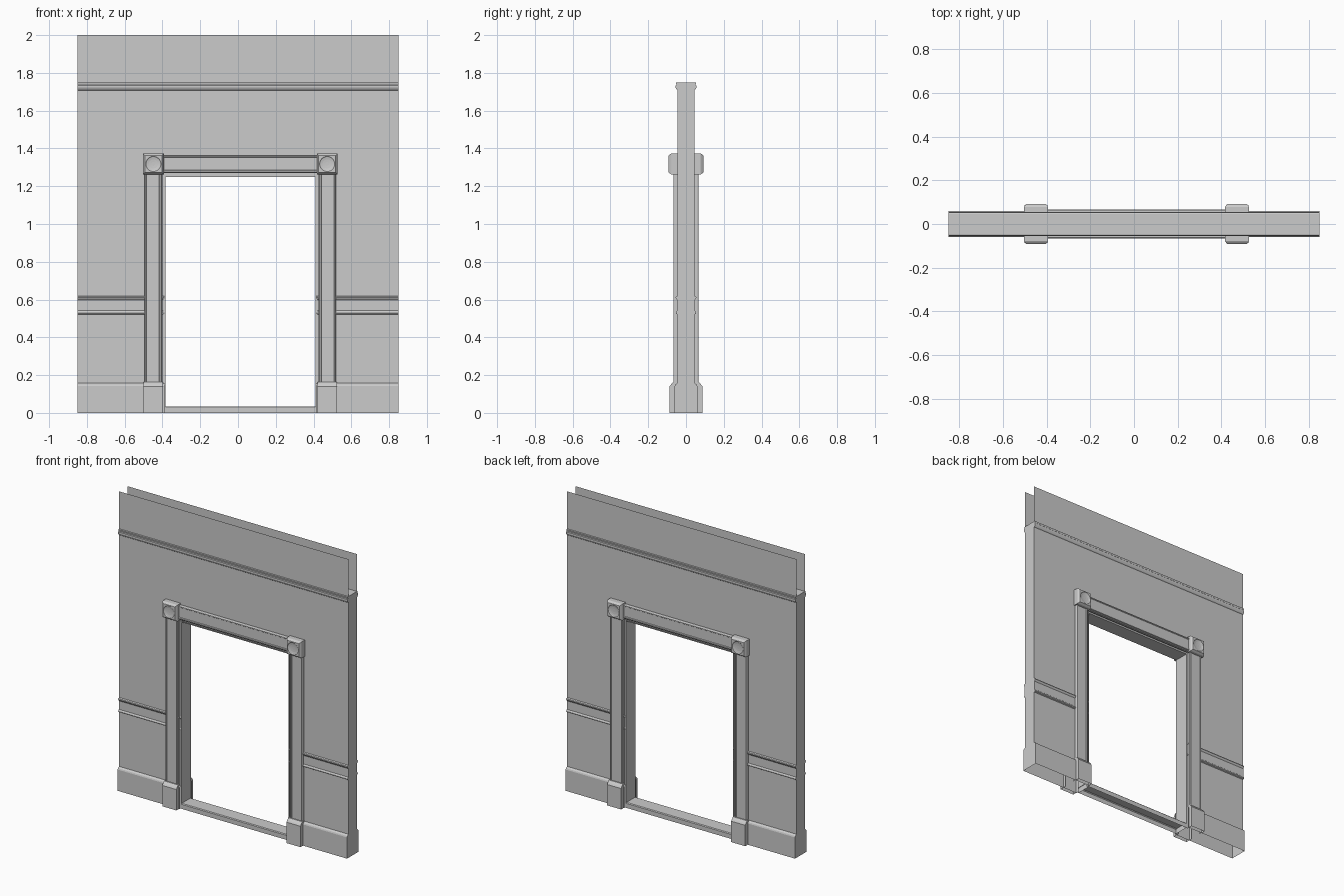
import bpy, bmesh, math

if "Cube" in bpy.data.objects:
    bpy.data.objects.remove(bpy.data.objects["Cube"])

CX = 0.012          # door centre line
HALF = 0.85         # half wall width


def make(name, bm):
    bmesh.ops.remove_doubles(bm, verts=bm.verts, dist=1e-5)
    me = bpy.data.meshes.new(name)
    bm.to_mesh(me)
    bm.free()
    ob = bpy.data.objects.new(name, me)
    bpy.context.collection.objects.link(ob)
    return ob


def sweep(bm, pts, place, a, b, caps=False):
    """Extrude an open profile between a and b; place(u, v, t) gives a point."""
    r0 = [bm.verts.new(place(u, v, a)) for u, v in pts]
    r1 = [bm.verts.new(place(u, v, b)) for u, v in pts]
    for i in range(len(pts) - 1):
        bm.faces.new((r0[i], r0[i + 1], r1[i + 1], r1[i]))
    if caps:
        bm.faces.new(r0)
        bm.faces.new(r1[::-1])


def finish(name, bm):
    bmesh.ops.recalc_face_normals(bm, faces=bm.faces)
    return make(name, bm)


W = 0.045
# Wall profile (distance from centre plane, height)
base = [(0.06, 0), (0.06, 0.142), (0.057, 0.15), (0.05, 0.155), (W, 0.158)]
chair = [(W, 0.52), (0.052, 0.524), (0.054, 0.53), (0.05, 0.538), (0.047, 0.541),
         (0.047, 0.598), (0.051, 0.603), (0.055, 0.61), (0.053, 0.616), (W, 0.62)]
rail = [(W, 1.708), (0.05, 1.712), (0.055, 1.722), (0.055, 1.733), (0.051, 1.737),
        (0.053, 1.748), (W, 1.75)]
lower = base + chair + [(W, 1.26)]
upper = [(W, 1.26)] + rail + [(W, 2.0)]

# Wall faces, front and back
for s, side in ((-1, "front"), (1, "back")):
    bm = bmesh.new()
    along_x = lambda d, z, t: (t, s * d, z)
    sweep(bm, lower, along_x, -HALF, CX - 0.40)
    sweep(bm, lower, along_x, CX + 0.40, HALF)
    sweep(bm, upper, along_x, -HALF, HALF)
    for f in bm.faces:
        f.normal_update()
        if f.normal.y * s < -1e-6:
            f.normal_flip()
    make("wall_" + side, bm)

# Wall end caps, stopping at the picture rail
outline = base + chair + rail
for s, side in ((-1, "left"), (1, "right")):
    bm = bmesh.new()
    loop = [(d, z) for d, z in outline] + [(-d, z) for d, z in reversed(outline)]
    f = bm.faces.new([bm.verts.new((s * HALF, d, z)) for d, z in loop])
    f.normal_update()
    if f.normal.x * s < 0:
        f.normal_flip()
    make("wall_end_" + side, bm)

# Closing ledge between the two sheets at picture rail height
bm = bmesh.new()
bm.faces.new([bm.verts.new((x, y, 1.75)) for x, y in
              ((-HALF, -W), (HALF, -W), (HALF, W), (-HALF, W))])
make("wall_top_ledge", bm)

# Casing cross-section (offset across, distance out)
casing = [(-0.047, 0.04), (-0.047, 0.06), (-0.044, 0.065), (-0.039, 0.065), (-0.036, 0.061),
          (0.030, 0.061), (0.033, 0.066), (0.040, 0.066), (0.043, 0.06), (0.047, 0.058),
          (0.047, 0.04)]


def corner_block(name, cx, s):
    """Bevelled square block with a shallow round dish."""
    bm = bmesh.new()
    cz, h = 1.318, 0.055
    rings = []
    for half, d in ((h, 0.04), (h, 0.078), (h - 0.003, 0.083), (h - 0.010, 0.092),
                    (h - 0.012, 0.0925)):
        ring = []
        for k in range(32):
            a = math.tau * (k + 0.0) / 32
            c, n = math.cos(a), math.sin(a)
            m = half / max(abs(c), abs(n))
            ring.append(bm.verts.new((cx + c * m, s * d, cz + n * m)))
        rings.append(ring)
    for r, d in ((0.040, 0.0925), (0.036, 0.0895), (0.024, 0.087), (0.010, 0.086)):
        rings.append([bm.verts.new((cx + r * math.cos(math.tau * k / 32), s * d,
                                    cz + r * math.sin(math.tau * k / 32))) for k in range(32)])
    for p, q in zip(rings, rings[1:]):
        for k in range(32):
            j = (k + 1) % 32
            bm.faces.new((p[k], p[j], q[j], q[k]))
    bm.faces.new(rings[-1])
    bm.faces.new(rings[0][::-1])
    finish(name, bm)


def plinth(name, cx, s):
    """Plinth block with a chamfered top, open underneath."""
    bm = bmesh.new()
    h = 0.052
    pts = [(0.04, 0.163), (0.068, 0.163), (0.080, 0.150), (0.087, 0.140), (0.087, 0.0)]
    sweep(bm, pts, lambda d, z, t: (t, s * d, z), cx - h, cx + h)
    for e in (-h, h):
        bm.faces.new([bm.verts.new((cx + e, s * d, z)) for d, z in pts + [(0.04, 0.0)]])
    bmesh.ops.remove_doubles(bm, verts=bm.verts, dist=1e-5)
    finish(name, bm)


for s, side in ((-1, "front"), (1, "back")):
    # Head casing
    bm = bmesh.new()
    sweep(bm, casing, lambda u, d, t: (t, s * d, 1.316 - u), CX - 0.41, CX + 0.41, True)
    finish("head_casing_" + side, bm)
    for m, hand in ((-1, "left"), (1, "right")):
        cx = CX + m * 0.460
        # Side casing, plinth and corner block
        bm = bmesh.new()
        sweep(bm, casing, lambda u, d, t: (cx - m * u, s * d, t), 0.15, 1.27, True)
        finish(f"side_casing_{side}_{hand}", bm)
        plinth(f"plinth_{side}_{hand}", cx, s)
        corner_block(f"corner_block_{side}_{hand}", cx, s)

# Door lining: jambs and head, with a raised stop
lining = [(0.408, 0.058), (0.408, 0.05), (0.397, 0.05), (0.397, -0.05), (0.408, -0.05), (0.408, -0.058)]
for m, hand in ((-1, "left"), (1, "right")):
    bm = bmesh.new()
    sweep(bm, lining, lambda u, y, t: (CX + m * u, y, t), 0, 1.26, False)
    finish("jamb_" + hand, bm)
bm = bmesh.new()
sweep(bm, lining, lambda u, y, t: (t, y, 0.853 + u), CX - 0.40, CX + 0.40, False)
finish("head_lining", bm)

# Threshold, open underneath
bm = bmesh.new()
sweep(bm, [(-0.05, 0), (-0.05, 0.03), (-0.045, 0.035), (0.045, 0.035), (0.05, 0.03), (0.05, 0)],
      lambda y, z, t: (t, y, z), CX - 0.40, CX + 0.40)
finish("threshold", bm)
